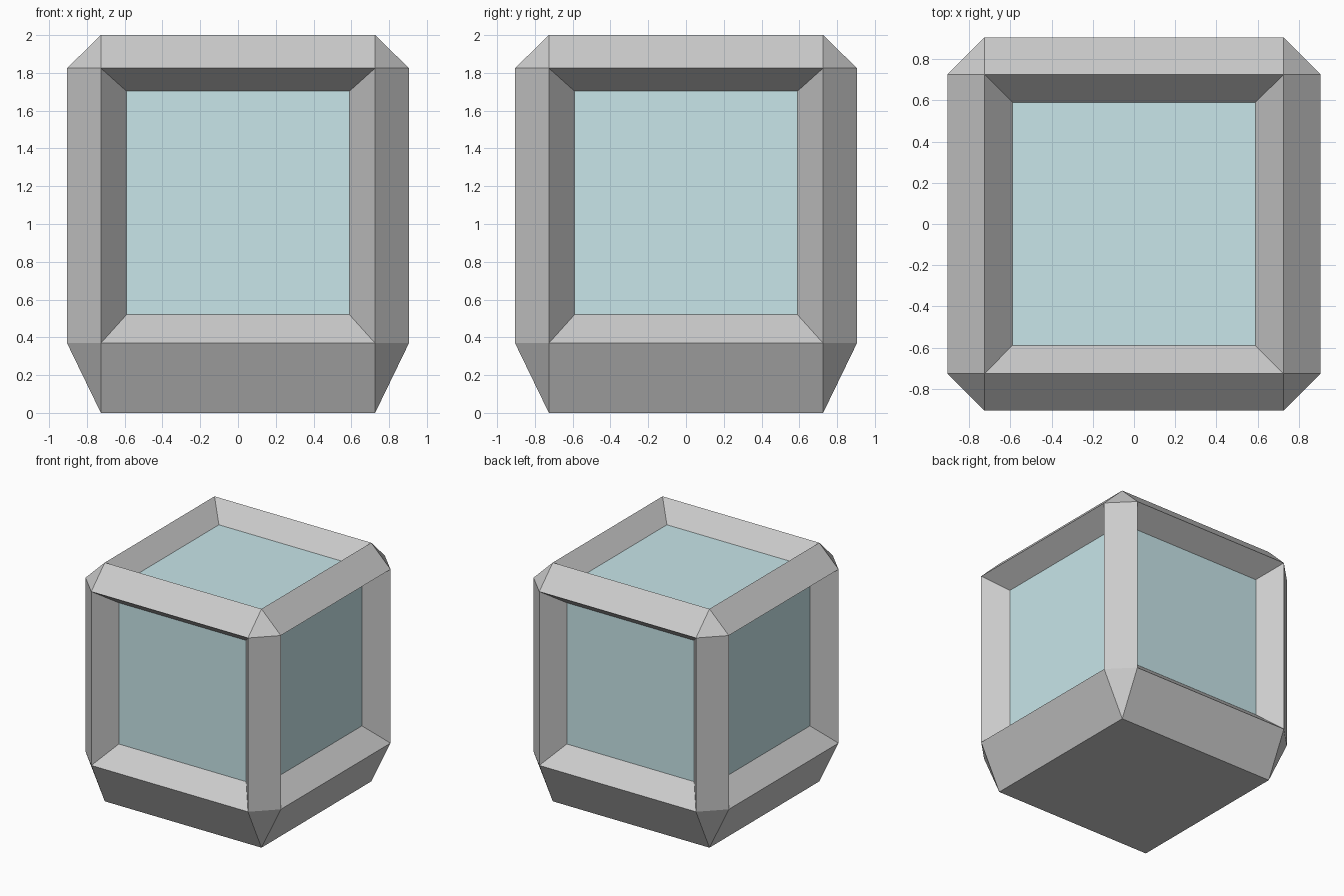
import bpy, bmesh
from mathutils import Vector

if "Cube" in bpy.data.objects:
    bpy.data.objects.remove(bpy.data.objects["Cube"])

OUT, RIM, WIN = 0.905, 0.726, 0.59      # half widths: body, flat rim, glass
Z_RIM, Z_WIN, TOP = (0.369, 1.825), (0.52, 1.703), 2.0
DEPTH, TOP_DEPTH = 0.17, 0.15


def add_object(name, bm):
    mesh = bpy.data.meshes.new(name)
    bm.to_mesh(mesh)
    bm.free()
    obj = bpy.data.objects.new(name, mesh)
    bpy.context.collection.objects.link(obj)
    return obj


# Frame body: hull of a box with chamfered edges and corners
frame = bmesh.new()
for sx in (-1, 1):
    for sy in (-1, 1):
        for z_end, z_rim in ((0, Z_RIM[0]), (TOP, Z_RIM[1])):
            frame.verts.new((sx * RIM, sy * RIM, z_end))
            frame.verts.new((sx * OUT, sy * RIM, z_rim))
            frame.verts.new((sx * RIM, sy * OUT, z_rim))
bmesh.ops.convex_hull(frame, input=frame.verts[:])
bmesh.ops.dissolve_limit(frame, angle_limit=0.01,
                         verts=frame.verts[:], edges=frame.edges[:])
bmesh.ops.recalc_face_normals(frame, faces=frame.faces[:])

# Recessed openings in the four sides and the top
frame.normal_update()
openings = [f for f in frame.faces
            if max(abs(c) for c in f.normal) > 0.99 and f.normal.z > -0.5]
normals = [f.normal.copy() for f in openings]
bmesh.ops.inset_individual(frame, faces=openings, thickness=0.1)

glass = bmesh.new()
for face, n in zip(openings, normals):
    for v in face.verts:
        p = Vector([WIN if c > 0 else -WIN for c in v.co])
        if n.z > 0.5:
            p.z = TOP - TOP_DEPTH
        else:
            p.z = Z_WIN[1] if v.co.z > 1 else Z_WIN[0]
            axis = 0 if abs(n.x) > 0.5 else 1
            p[axis] = n[axis] * (OUT - DEPTH)
        v.co = p
    glass.faces.new([glass.verts.new(v.co) for v in face.verts])
bmesh.ops.delete(frame, geom=openings, context='FACES_ONLY')
add_object("frame", frame)

# Glass panes filling the openings
panes = add_object("glass_panes", glass)
mat = bpy.data.materials.new("pale_blue_glass")
mat.diffuse_color = (0.58, 0.79, 0.82, 1)
mat.use_nodes = True
mat.node_tree.nodes["Principled BSDF"].inputs["Base Color"].default_value = mat.diffuse_color
panes.data.materials.append(mat)
